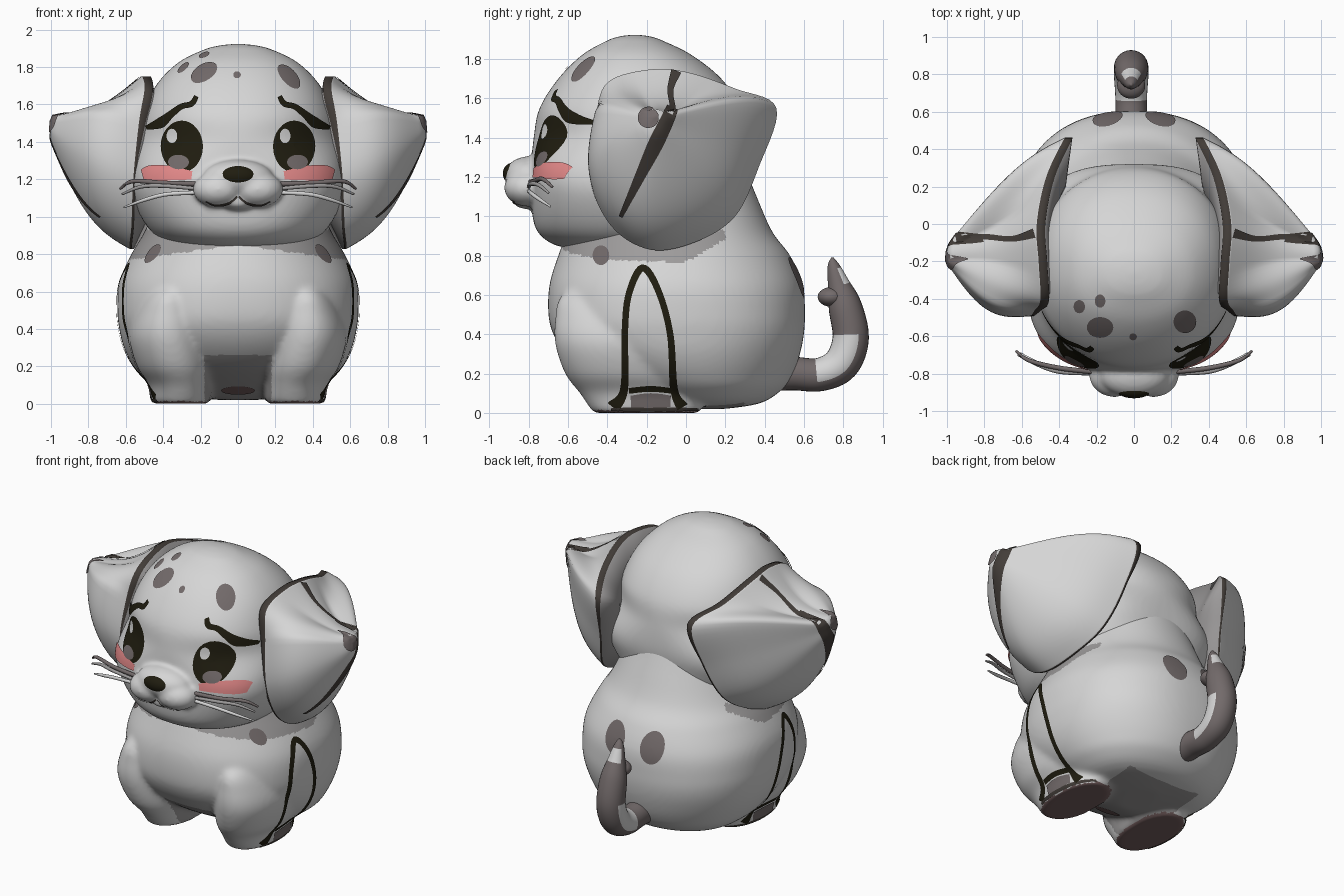
import bpy, bmesh, math
from mathutils import Vector
from mathutils.bvhtree import BVHTree

if "Cube" in bpy.data.objects:
    bpy.data.objects.remove(bpy.data.objects["Cube"])

def material(name, r, g, b):
    m = bpy.data.materials.new(name)
    m.diffuse_color = (r, g, b, 1)
    m.use_nodes = True
    m.node_tree.nodes["Principled BSDF"].inputs["Base Color"].default_value = m.diffuse_color
    return m

WHITE = material("soft white", .67, .67, .67)
GRAY = material("mid gray", .34, .33, .33)
SPOT = material("brown gray", .17, .145, .145)
DARK = material("dark brown", .055, .046, .04)
BLACK = material("near black", .014, .012, .005)
PINK = material("blush pink", .8, .26, .26)
SOLE = material("sole brown", .18, .115, .115)

def spline(pts, n, closed=False):
    k, out = len(pts), []
    for i in range(k if closed else k - 1):
        p = [pts[(i + j) % k] if closed else pts[min(max(i + j, 0), k - 1)] for j in (-1, 0, 1, 2)]
        for s in range(n):
            t = s / n
            out.append(tuple(.5 * (2*b + (c-a)*t + (2*a - 5*b + 4*c - d)*t*t + (3*b - a - 3*c + d)*t**3)
                             for a, b, c, d in zip(*p)))
    if not closed:
        out.append(tuple(pts[-1]))
    return out

def skin(name, rings, mats, rule=None, wrap=True, caps=True, facing=None):
    """Quads between rings; rule(row, centre, normal) picks the colour."""
    bm = bmesh.new()
    vs = [[bm.verts.new(p) for p in r] for r in rings]
    n, rows = len(rings[0]), {}
    for i in range(len(vs) - 1):
        for j in range(n if wrap else n - 1):
            k = (j + 1) % n
            rows[bm.faces.new((vs[i][j], vs[i][k], vs[i+1][k], vs[i+1][j]))] = i
    if caps:
        rows[bm.faces.new(vs[0])] = -1
        rows[bm.faces.new(vs[-1])] = len(vs)
    bmesh.ops.recalc_face_normals(bm, faces=bm.faces[:])
    bm.normal_update()
    if facing:
        bmesh.ops.reverse_faces(bm, faces=[f for f in bm.faces if f.normal.dot(facing) > 0])
    for f in bm.faces:
        f.smooth = True
        if rule:
            f.material_index = rule(rows[f], f.calc_center_median(), f.normal)
    me = bpy.data.meshes.new(name)
    bm.to_mesh(me)
    bm.free()
    ob = bpy.data.objects.new(name, me)
    for m in mats:
        me.materials.append(m)
    bpy.context.collection.objects.link(ob)
    return ob

def fuse(name, parts, mats, rule, voxel, smooth):
    """Melt parts into one soft skin, then colour it by rule(centre, normal)."""
    bm = bmesh.new()
    for o in parts:
        bm.from_mesh(o.data)
        bpy.data.objects.remove(o)
    me = bpy.data.meshes.new(name)
    bm.to_mesh(me)
    bm.free()
    ob = bpy.data.objects.new(name, me)
    bpy.context.collection.objects.link(ob)
    mod = ob.modifiers.new("blend", "REMESH")
    mod.mode, mod.voxel_size = "VOXEL", voxel
    mod = ob.modifiers.new("soften", "SMOOTH")
    mod.factor, mod.iterations = .5, smooth
    me = bpy.data.meshes.new_from_object(ob.evaluated_get(bpy.context.evaluated_depsgraph_get()))
    ob.modifiers.clear()
    ob.data = me
    me.materials.clear()
    for m in mats:
        me.materials.append(m)
    for p in me.polygons:
        p.use_smooth = True
        p.material_index = rule(p.center, p.normal)
    return ob

def loft(name, rows, mats, power=2.0, side=1):
    """Rows are (z, centre x, half width, front y, back y[, squareness])."""
    rings = []
    for z, cx, rx, yf, yb, pw in spline([tuple(r) + (power,)*(6 - len(r)) for r in rows], 7):
        ring = []
        for j in range(80):
            c, s = math.cos(math.tau*j/80), math.sin(math.tau*j/80)
            c, s = (math.copysign(abs(v)**(2/pw), v) for v in (c, s))
            ring.append((side*(cx + max(rx, .002)*c), (yf+yb)/2 + max((yb-yf)/2, .002)*s, z))
        rings.append(ring)
    return skin(name, rings, mats)

def ellipsoid(name, c, r, mat):
    rings = []
    for i in range(25):
        a = -math.pi/2 + math.pi*min(max(i/24, .004), .996)
        rings.append([(c[0] + r[0]*math.cos(a)*math.cos(math.tau*j/40),
                       c[1] + r[1]*math.cos(a)*math.sin(math.tau*j/40),
                       c[2] + r[2]*math.sin(a)) for j in range(40)])
    return skin(name, rings, [mat])

def tube(name, pts, mats, rule=None, n=8, seg=12):
    """Points are (x, y, z, radius)."""
    path, rings = spline(pts, n), []
    for i, p in enumerate(path):
        t = (Vector(path[min(i+1, len(path)-1)][:3]) - Vector(path[max(i-1, 0)][:3])).normalized()
        u = t.cross(Vector((1, 0, 0)) if abs(t.x) < .7 else Vector((0, 0, 1))).normalized()
        w = t.cross(u)
        rings.append([Vector(p[:3]) + p[3]*(u*math.cos(math.tau*j/seg) + w*math.sin(math.tau*j/seg))
                      for j in range(seg)])
    return skin(name, rings, mats, rule)

# Painted plates: flat shapes projected along a view direction onto a part
VIEWS = {"front": (lambda u, v: (u, -3, v), (0, 1, 0)), "back": (lambda u, v: (u, 3, v), (0, -1, 0)),
         "right": (lambda u, v: (3, u, v), (-1, 0, 0)), "left": (lambda u, v: (-3, u, v), (1, 0, 0)),
         "top": (lambda u, v: (u, v, 3), (0, 0, -1))}
TREES = {}

def project(name, grid, view, target, mat, lift, wrap):
    place, d = VIEWS[view]
    d = Vector(d)
    if target not in TREES:
        me = target.data
        TREES[target] = BVHTree.FromPolygons([v.co for v in me.vertices], [p.vertices for p in me.polygons])
    last, rings = Vector((0, 0, .3)), []
    for row in grid:
        rings.append([])
        for u, v in row:
            hit, nrm, _, _ = TREES[target].ray_cast(Vector(place(u, v)), d)
            if hit:
                last = hit + (nrm if nrm.dot(d) < 0 else -nrm)*lift
            rings[-1].append(last.copy())
    return skin(name, rings, [mat], wrap=wrap, caps=False, facing=d)

def spot(name, u, v, ru, rv, view, target, mat, lift=.005):
    grid = [[(u + ru*k/8*math.cos(math.tau*j/32), v + rv*k/8*math.sin(math.tau*j/32)) for j in range(32)]
            for k in (.02, 2, 4, 6, 8)]
    return project(name, grid, view, target, mat, lift, True)

def stroke(name, pts, view, target, mat, lift=.006, flip=1):
    """Points are (u, v, width)."""
    path, grid = spline([(flip*p[0], p[1], p[2]) for p in pts], 8), []
    for i, (u, v, w) in enumerate(path):
        a, b = path[max(i-1, 0)], path[min(i+1, len(path)-1)]
        t = Vector((b[0]-a[0], b[1]-a[1])).normalized()
        grid.append([(u - t.y*w*k, v + t.x*w*k) for k in (-.5, -.25, 0, .25, .5)])
    return project(name, grid, view, target, mat, lift, False)

# Body with two front legs melted in, brown soles, gray belly and neck shade
parts = [loft("trunk", [(.02, 0, .1, -.1, .2), (.05, 0, .36, -.2, .38), (.12, 0, .49, -.36, .49),
                        (.2, 0, .56, -.5, .545), (.3, 0, .61, -.61, .58, 2.2), (.4, 0, .635, -.675, .6, 2.3),
                        (.5, 0, .645, -.7, .605, 2.3), (.65, 0, .635, -.695, .595, 2.2), (.8, 0, .57, -.65, .53),
                        (.92, 0, .5, -.6, .44), (1.1, 0, .42, -.5, .36), (1.3, 0, .35, -.4, .28)], [WHITE], 2.1)]
for side in (1, -1):
    parts.append(loft("leg", [(0, .305, .145, -.46, .06), (.012, .305, .157, -.48, .075),
                              (.1, .31, .165, -.54, .08), (.2, .34, .2, -.615, .07), (.35, .37, .21, -.665, .05),
                              (.48, .37, .18, -.665, 0), (.6, .36, .12, -.63, -.1), (.7, .33, .04, -.45, -.3)],
                      [WHITE], 2.1, side))

def body_rule(c, n):
    if n.z < -.7 and c.z < .014:
        return 2
    under = n.z < -.75 and c.z < .15 and abs(c.x) < .28 and c.y < .3
    between = abs(c.x) < .18 and c.z < .26 and c.y < 0
    neck = .85 - .14*abs(c.x) + .5*max(0, c.y) < c.z < .93 and c.y < .2
    return 1 if under or between or neck else 0
body = fuse("body", parts, [WHITE, GRAY, SOLE], body_rule, .016, 10)

for side, view in ((1, "right"), (-1, "left")):
    stroke("leg_outline", [(-.37, .03, .07), (-.315, .12, .04), (-.31, .4, .033), (-.29, .6, .033),
                           (-.22, .735, .036), (-.14, .62, .033), (-.08, .4, .033), (-.06, .12, .04),
                           (-.02, .03, .06)], view, body, BLACK)
    stroke("foot_line", [(-.29, .115, .03), (-.18, .125, .03), (-.07, .115, .03)], view, body, BLACK)
    stroke("sole_edge", [(-.38, .02, .012), (-.18, .02, .02), (.06, .02, .012)], view, body, DARK)
    stroke("foot_pad", [(-.28, .06, .06), (-.18, .065, .075), (-.08, .06, .06)], view, body, SPOT, .007)
    spot("shoulder_spot", -.43, .8, .042, .05, view, body, SPOT)
    spot("back_spot", side*.14, .69, .08, .1, "back", body, SPOT)
spot("belly_spot", 0, .075, .09, .022, "front", body, SOLE)

# Head with muzzle and chin melted in
parts = [loft("skull", [(.83, 0, .2, -.55, 0), (.86, 0, .37, -.68, .15), (.94, 0, .48, -.765, .25, 2.4),
                        (1.1, 0, .565, -.79, .3, 2.7), (1.23, 0, .575, -.79, .32, 2.8),
                        (1.4, 0, .55, -.775, .31, 2.05), (1.55, 0, .51, -.745, .28), (1.7, 0, .44, -.65, .18),
                        (1.82, 0, .325, -.53, .03), (1.89, 0, .19, -.41, -.11), (1.915, 0, .1, -.34, -.18),
                        (1.925, 0, .005, -.26, -.26)], [WHITE], 2.2)]
parts += [ellipsoid("m", (s*.105, -.805, 1.145), (.135, .12, .095), WHITE) for s in (1, -1)]
parts.append(ellipsoid("m", (0, -.8, 1.205), (.19, .125, .1), WHITE))
parts.append(ellipsoid("m", (0, -.79, 1.075), (.09, .09, .04), WHITE))
head = fuse("head", parts, [WHITE], lambda c, n: 0, .014, 5)
ellipsoid("nose", (0, -.882, 1.218), (.098, .05, .054), BLACK)

# Folded ears: bulged pyramids with a dark rim
RIM = [(.50, -.40, 1.68), (.51, -.2, 1.745), (.52, 0, 1.735), (.47, .25, 1.65), (.37, .46, 1.55),
       (.40, .37, 1.25), (.47, .25, 1.0), (.54, .05, .87), (.58, -.18, .83), (.57, -.38, .95),
       (.56, -.49, 1.2), (.53, -.46, 1.5)]
CENTRE, TIP = Vector((.5, -.05, 1.28)), Vector((.98, -.15, 1.465))
for side, view in ((1, "right"), (-1, "left")):
    rim = [Vector(p) for p in spline(RIM, 7, True)]
    rings = [[CENTRE + (p - CENTRE)*.5 - Vector((.07, 0, 0)) for p in rim],
             [p - Vector((.014 + .032*min(1, max(0, (p.z - 1.3)/.3)), 0, 0)) for p in rim], rim]
    for k in [.015] + [q/20 for q in range(1, 21)]:
        ring = []
        for p in rim:
            d = (p - CENTRE).normalized()
            bulge = .1 - .16*max(0, min(1, (d.z - .5)/.4))
            ring.append(p.lerp(TIP + (p - CENTRE)*.17, k) + d*bulge*math.sin(math.pi*k))
        rings.append(ring)
    rings.append([TIP + Vector((.018, 0, 0)) + (p - CENTRE)*.09 for p in rim])
    rings = [[Vector((side*p.x, p.y, p.z)) for p in r] for r in rings]
    ear = skin("ear", rings, [WHITE, DARK, GRAY], lambda i, c, n: 2 if i < 1 else 1 if i < 2 else 0)
    stroke("ear_top_crease", [(.53, -.05, .05), (.65, -.08, .03), (.8, -.07, .03), (.95, -.08, .035)],
           "top", ear, DARK, flip=side)
    stroke("ear_side_fold", [(-.07, 1.55, .06), (-.15, 1.38, .075), (-.24, 1.19, .05), (-.33, 1.0, .02)],
           view, ear, DARK)
    spot("ear_tip", -.19, 1.5, .05, .05, view, ear, SPOT, .009)

# Face details
for s in (1, -1):
    stroke("mouth_line", [(.005, 1.11, .012), (.05, 1.075, .014), (.12, 1.065, .01), (.17, 1.085, .006)],
           "front", head, DARK, flip=s)
    spot("eye", s*.298, 1.375, .112, .138, "front", head, BLACK, .005)
    spot("eye_glow", s*.315, 1.29, .055, .038, "front", head, SPOT, .008)
    spot("eye_highlight", s*.298 - .05, 1.43, .028, .04, "front", head, WHITE, .009)
    stroke("brow", [(.22, 1.64, .025), (.245, 1.6, .03), (.3, 1.585, .03), (.36, 1.54, .04),
                    (.41, 1.5, .055), (.485, 1.475, .02)], "front", head, BLACK, .008, s)
    stroke("cheek_blush", [(.245, 1.22, .045), (.36, 1.232, .075), (.46, 1.23, .085), (.505, 1.22, .06)],
           "front", head, PINK, .007, s)
    for mat, pts in ((SPOT, [(.22, -.79, 1.175, .013), (.4, -.77, 1.18, .013), (.56, -.73, 1.19, .011),
                             (.63, -.68, 1.15, .007)]),
                     (GRAY, [(.22, -.8, 1.15, .01), (.4, -.79, 1.165, .011), (.52, -.75, 1.16, .01),
                             (.62, -.7, 1.12, .006)]),
                     (WHITE, [(.2, -.8, 1.13, .011), (.38, -.79, 1.12, .011), (.5, -.75, 1.09, .01),
                              (.61, -.69, 1.05, .005)])):
        tube("whisker", [(s*p[0],) + p[1:] for p in pts], [mat])

# Forehead spots
for u, v, ru, rv in ((-.18, -.55, .07, .055), (-.29, -.44, .03, .035), (-.18, -.41, .028, .035),
                     (.27, -.52, .06, .06), (-.005, -.6, .02, .018)):
    spot("forehead_spot", u, v, ru, rv, "top", head, SPOT)

# Tail with a pale band on the inner side and a pale patch near the tip
def tail_rule(i, c, n):
    out = n.dot((c - Vector((-.015, .62, .5))).normalized())
    return 1 if 14 < i < 33 and out < .6 or .66 < c.z < .74 and n.y > .4 else 0
tube("tail", [(-.015, .4, .2, .09), (-.015, .55, .2, .085), (-.015, .68, .195, .085), (-.015, .79, .25, .092),
              (-.015, .838, .38, .092), (-.015, .81, .54, .085), (-.015, .775, .66, .055),
              (-.015, .75, .75, .03), (-.015, .745, .79, .006)], [SPOT, WHITE], tail_rule, 8, 28)
ellipsoid("tail_lump", (-.015, .74, .59), (.075, .07, .05), SPOT)
